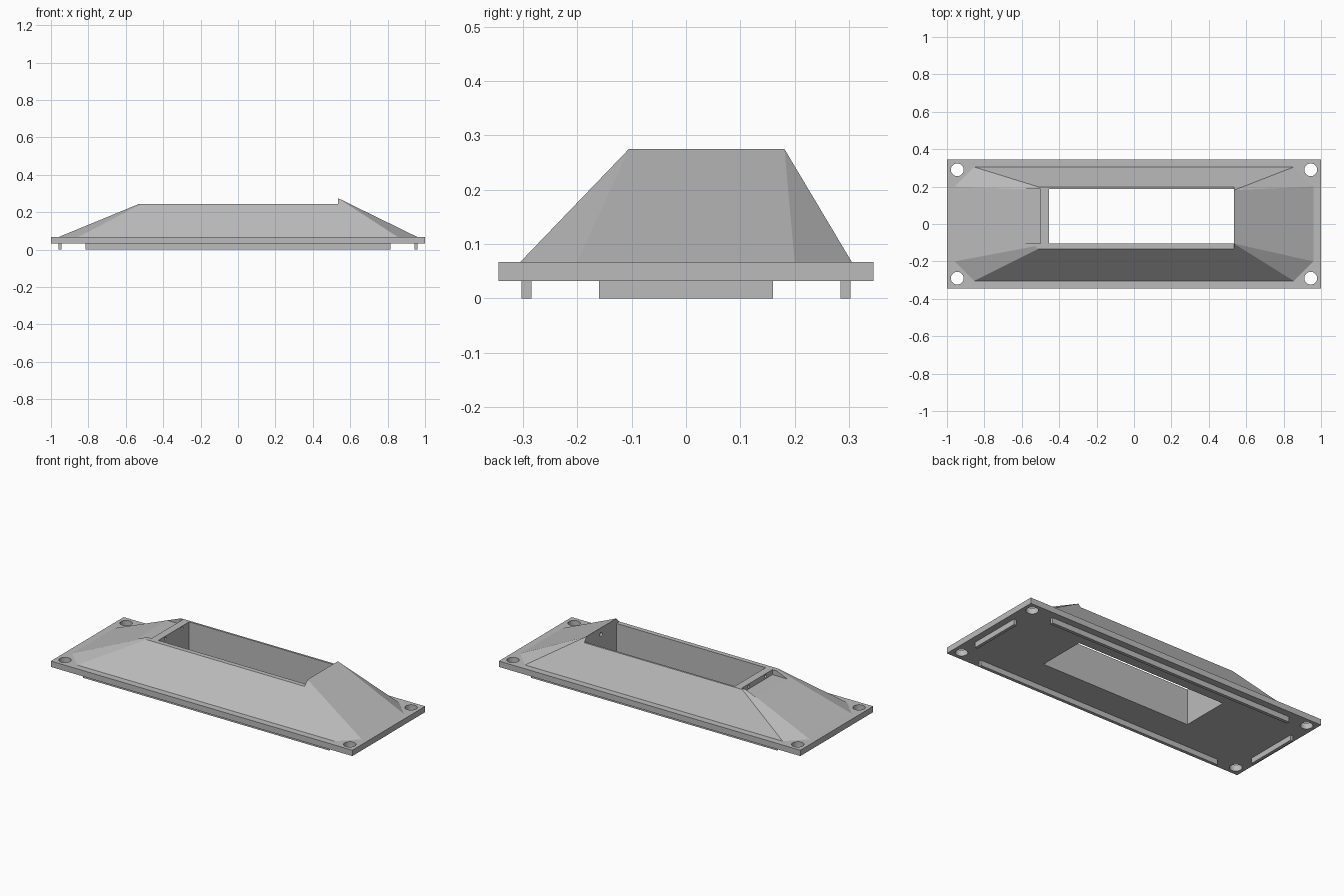
import bpy, bmesh
from mathutils import Matrix, Vector

cube = bpy.data.objects.get("Cube")
if cube:
    bpy.data.objects.remove(cube, do_unlink=True)

grey = bpy.data.materials.new("light grey")
grey.use_nodes = True
COLOUR = (0.5, 0.5, 0.5, 1)
grey.diffuse_color = COLOUR
grey.node_tree.nodes["Principled BSDF"].inputs["Base Color"].default_value = COLOUR

PLATE_LOW, PLATE_TOP, RIM, PEAK = 0.032, 0.067, 0.245, 0.275
OPEN_X, OPEN_Y = (-0.455, 0.535), (-0.105, 0.187)


def make(name, bm):
    bmesh.ops.recalc_face_normals(bm, faces=bm.faces)
    mesh = bpy.data.meshes.new(name)
    bm.to_mesh(mesh)
    bm.free()
    mesh.materials.append(grey)
    obj = bpy.data.objects.new(name, mesh)
    bpy.context.collection.objects.link(obj)
    return obj


def box(name, xs, ys, zs):
    bm = bmesh.new()
    low, high = Vector((xs[0], ys[0], zs[0])), Vector((xs[1], ys[1], zs[1]))
    bmesh.ops.create_cube(bm, size=1)
    for v in bm.verts:
        v.co = (low + high) / 2 + v.co * (high - low)
    return make(name, bm)


def rod(name, centre, radius, depth, axis, sides=32):
    bm = bmesh.new()
    turn = Matrix.Rotation(1.5707963, 4, "Y") if axis == "X" else Matrix()
    bmesh.ops.create_cone(bm, cap_ends=True, segments=sides, radius1=radius,
                          radius2=radius, depth=depth,
                          matrix=Matrix.Translation(centre) @ turn)
    return make(name, bm)


def cut(obj, cutter):
    cutter.hide_render = True
    mod = obj.modifiers.new("cut", "BOOLEAN")
    mod.operation = "DIFFERENCE"
    mod.solver = "EXACT"
    mod.object = cutter
    bpy.context.view_layer.objects.active = obj
    bpy.ops.object.modifier_apply(modifier=mod.name)
    bpy.data.objects.remove(cutter, do_unlink=True)


# Base plate with a central opening and four corner screw holes
plate = box("base_plate", (-1, 1), (-0.345, 0.345), (PLATE_LOW, PLATE_TOP))
cut(plate, box("cutter", OPEN_X, OPEN_Y, (-1, 1)))
for sx in (-1, 1):
    for sy in (-1, 1):
        cut(plate, rod("cutter", (sx * 0.945, sy * 0.29, 0.05), 0.034, 0.2, "Z"))

# Sloped housing: chamfered base tapering to the opening
bm = bmesh.new()
for sx in (-1, 1):
    for sy in (-1, 1):
        bm.verts.new((sx * 0.96, sy * 0.2, PLATE_TOP))
        bm.verts.new((sx * 0.855, sy * 0.305, PLATE_TOP))
for x in OPEN_X:
    for y in (OPEN_Y[0], 0.181):
        bm.verts.new((x, y, PEAK))
bmesh.ops.convex_hull(bm, input=bm.verts)
bmesh.ops.dissolve_limit(bm, angle_limit=0.01, verts=bm.verts, edges=bm.edges)
housing = make("sloped_housing", bm)

# Lowered rim, through opening and the step in the low end
cut(housing, box("cutter", (-1.2, OPEN_X[1]), (-0.5, 0.5), (RIM, 1)))
cut(housing, box("cutter", OPEN_X, OPEN_Y, (-1, 1)))
cut(housing, box("cutter", (-0.7, -0.5), OPEN_Y, (0.215, 1)))

# Small fixing holes in the two end walls
for y in (-0.04, 0.12):
    cut(housing, rod("cutter", (-0.48, y, 0.23), 0.009, 0.1, "X", 16))
cut(housing, rod("cutter", (0.535, 0.04, 0.235), 0.012, 0.06, "X", 16))

# Locating ribs under the plate
for side, s in (("front", -1), ("back", 1)):
    box(side + "_rib", (-0.815, 0.815), sorted((s * 0.284, s * 0.303)), (0, PLATE_LOW))
for side, s in (("right", -1), ("left", 1)):
    box(side + "_rib", sorted((s * 0.943, s * 0.961)), (-0.16, 0.16), (0, PLATE_LOW))
